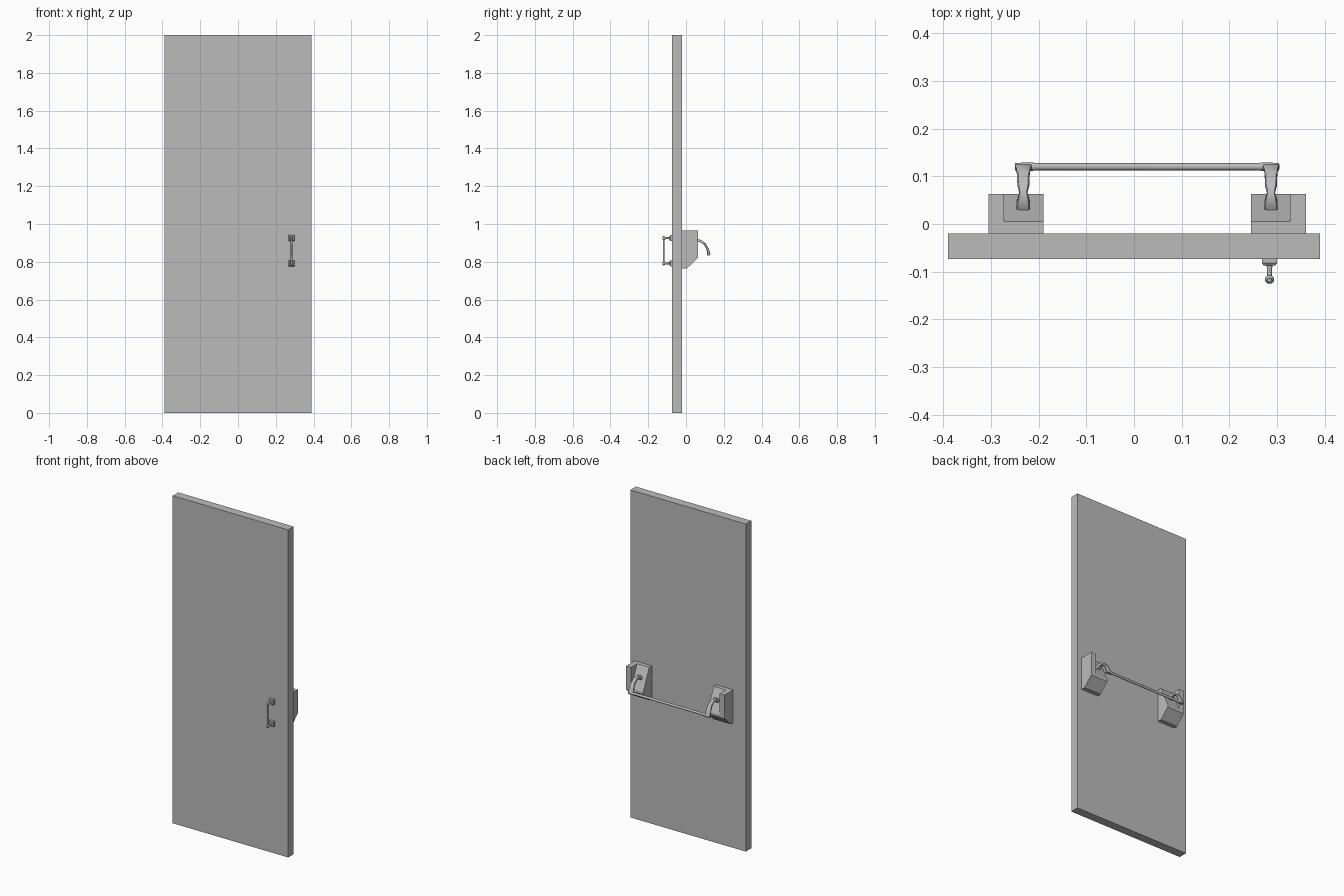
import bpy, bmesh, math
from mathutils import Vector

if "Cube" in bpy.data.objects:
    bpy.data.objects.remove(bpy.data.objects["Cube"], do_unlink=True)

grey = bpy.data.materials.new("plain grey")
grey.use_nodes = True
colour = (0.5, 0.5, 0.5, 1)
grey.diffuse_color = colour
grey.node_tree.nodes["Principled BSDF"].inputs["Base Color"].default_value = colour

MID = 0.0275  # centre plane of the push bar


def finish(name, bm, smooth=False):
    bmesh.ops.recalc_face_normals(bm, faces=bm.faces)
    mesh = bpy.data.meshes.new(name)
    bm.to_mesh(mesh)
    bm.free()
    mesh.materials.append(grey)
    obj = bpy.data.objects.new(name, mesh)
    bpy.context.collection.objects.link(obj)
    if smooth:
        bpy.ops.object.select_all(action="DESELECT")
        obj.select_set(True)
        bpy.context.view_layer.objects.active = obj
        bpy.ops.object.shade_smooth_by_angle(angle=math.radians(40))
    return obj


def loft(name, rings, smooth=False):
    """Skin a row of matching rings and cap both ends."""
    bm = bmesh.new()
    rows = [[bm.verts.new(p) for p in ring] for ring in rings]
    n = len(rows[0])
    for a, b in zip(rows, rows[1:]):
        for i in range(n):
            j = (i + 1) % n
            bm.faces.new((a[i], a[j], b[j], b[i]))
    bm.faces.new(rows[0])
    bm.faces.new(rows[-1])
    return finish(name, bm, smooth)


def prism(name, profile, x0, x1):
    """Extrude a (y, z) profile along x."""
    return loft(name, [[(x, y, z) for y, z in profile] for x in (x0, x1)])


def box(name, x0, x1, y0, y1, z0, z1):
    return prism(name, [(y0, z0), (y1, z0), (y1, z1), (y0, z1)], x0, x1)


def tube(name, stations, axis, sides=12):
    """Round part along an axis; stations are (centre, radius)."""
    u = axis.orthogonal().normalized()
    v = axis.cross(u).normalized()
    turns = [2 * math.pi * (i + 0.5) / sides for i in range(sides)]
    return loft(name, [[Vector(c) + r * (math.cos(t) * u + math.sin(t) * v) for t in turns]
                       for c, r in stations], True)


def arm(name, x, stations):
    """Curved lever with an eight-sided section; stations are (y, z, width, thickness)."""
    rings = []
    for i, (y, z, w, t) in enumerate(stations):
        a, b = stations[max(i - 1, 0)], stations[min(i + 1, len(stations) - 1)]
        d = Vector((0, b[0] - a[0], b[1] - a[1])).normalized()
        n = Vector((0, -d.z, d.y))
        c = Vector((x, y, z))
        w, t = w / 2, t / 2
        k = 0.6
        outline = [(w, t * k), (w * 0.8, t), (-w * 0.8, t), (-w, t * k),
                   (-w, -t * k), (-w * 0.8, -t), (w * 0.8, -t), (w, -t * k)]
        rings.append([c + Vector((p, 0, 0)) + n * q for p, q in outline])
    return loft(name, rings, True)


# Door leaf
box("door_panel", -0.39, 0.39, -0.073, -0.02, 0, 2)

# Brackets: full outer cheek, inner half cut back by a sloping recess
full = [(-0.02, 0.965), (0.063, 0.965), (0.063, 0.82), (0.005, 0.765), (-0.02, 0.765)]
cut = [(-0.02, 0.965), (0.005, 0.965), (0.063, 0.835)] + full[2:]
lever = [(0.027, 0.895, 0.028, 0.02), (0.046, 0.911, 0.028, 0.02),
         (0.066, 0.913, 0.017, 0.014), (0.082, 0.907, 0.025, 0.012),
         (0.1, 0.893, 0.026, 0.012), (0.112, 0.872, 0.028, 0.012),
         (0.119, 0.852, 0.034, 0.014), (0.12, 0.833, 0.035, 0.014)]
for side, s in (("right", -1), ("left", 1)):
    at = lambda d: MID + s * d
    prism(side + "_bracket_cheek", full, at(0.2995), at(0.3325))
    prism(side + "_bracket_body", cut, at(0.2175), at(0.2995))
    arm(side + "_bar_arm", at(0.2595), lever)

# Push bar, flared where it meets the arms
bar = [(-0.2765, 0.008), (-0.243, 0.009), (-0.23, 0.0075),
       (0.23, 0.0075), (0.243, 0.009), (0.2765, 0.008)]
tube("push_bar", [((MID + d, 0.12, 0.842), r) for d, r in bar], Vector((1, 0, 0)))

# Pull handle on the front
HX = 0.284
for name, z in (("lower", 0.792), ("upper", 0.925)):
    def square(y, h):
        return [(HX - h, y, z - h), (HX + h, y, z - h), (HX + h, y, z + h), (HX - h, y, z + h)]
    loft(name + "_handle_plate", [square(-0.073, 0.016), square(-0.082, 0.016),
                                  square(-0.087, 0.012)])
    post = [(-0.085, 0.006), (-0.108, 0.005), (-0.113, 0.009),
            (-0.12, 0.009), (-0.125, 0.005)]
    tube(name + "_handle_post", [((HX, y, z), r) for y, r in post], Vector((0, 1, 0)))
grip = [(0.78, 0.004), (0.786, 0.006), (0.8, 0.005),
        (0.917, 0.005), (0.931, 0.006), (0.937, 0.004)]
tube("handle_grip", [((HX, -0.118, z), r) for z, r in grip], Vector((0, 0, 1)))
